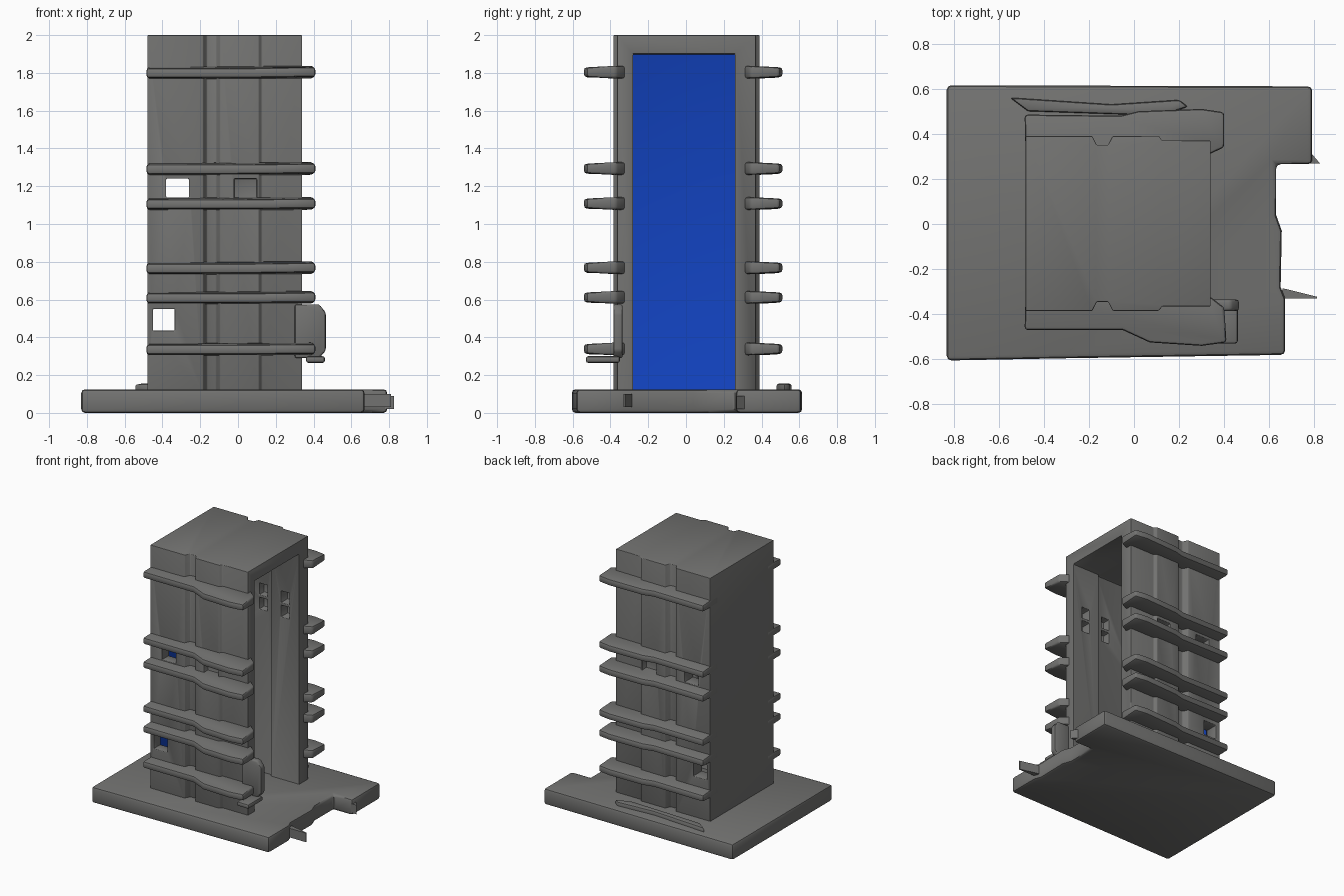
import bpy, bmesh, math

cube = bpy.data.objects.get("Cube")
if cube:
    bpy.data.objects.remove(cube, do_unlink=True)


def material(name, colour):
    m = bpy.data.materials.new(name)
    m.use_nodes = True
    m.diffuse_color = (*colour, 1)
    m.node_tree.nodes["Principled BSDF"].inputs["Base Color"].default_value = (*colour, 1)
    return m


grey = material("stone grey", (0.17, 0.17, 0.165))
blue = material("deep blue", (0.006, 0.055, 0.52))


def finish(ob, bevel):
    """Round the edges softly."""
    bpy.ops.object.select_all(action="DESELECT")
    ob.select_set(True)
    bpy.context.view_layer.objects.active = ob
    if bevel:
        mod = ob.modifiers.new("round", "BEVEL")
        mod.width, mod.segments = bevel, 2
        mod.limit_method = "ANGLE"
        mod.angle_limit = math.radians(35)
        bpy.ops.object.modifier_apply(modifier=mod.name)
        bpy.ops.object.shade_smooth_by_angle(angle=math.radians(40))


def prism(name, outline, z0, z1, bevel=0.0):
    """Extrude a plan outline upward."""
    bm = bmesh.new()
    face = bm.faces.new([bm.verts.new((x, y, z0)) for x, y in outline])
    top = bmesh.ops.extrude_face_region(bm, geom=[face])["geom"]
    for v in top:
        if isinstance(v, bmesh.types.BMVert):
            v.co.z = z1
    bmesh.ops.recalc_face_normals(bm, faces=bm.faces)
    mesh = bpy.data.meshes.new(name)
    bm.to_mesh(mesh)
    bm.free()
    mesh.materials.append(grey)
    ob = bpy.data.objects.new(name, mesh)
    bpy.context.collection.objects.link(ob)
    finish(ob, bevel)
    return ob


def box(name, x0, x1, y0, y1, z0, z1, bevel=0.0):
    return prism(name, [(x0, y0), (x1, y0), (x1, y1), (x0, y1)], z0, z1, bevel)


def carve(ob, *limits):
    """Cut a box out of an object and discard the cutter."""
    cutter = box("cutter", *limits)
    mod = ob.modifiers.new("cut", "BOOLEAN")
    mod.operation, mod.solver, mod.object = "DIFFERENCE", "EXACT", cutter
    bpy.context.view_layer.objects.active = ob
    bpy.ops.object.modifier_apply(modifier=mod.name)
    bpy.data.objects.remove(cutter, do_unlink=True)


# Base slab with a broken right edge
prism("base_slab", [(-.83, -.605), (-.3, -.595), (.67, -.58), (.67, -.33), (.65, -.28),
                    (.655, -.03), (.63, .04), (.63, .265), (.79, .265), (.79, .61),
                    (-.83, .615)], 0, .125, .02)
prism("base_spike", [(.64, -.33), (.81, -.33), (.81, -.322), (.66, -.285)], .03, .1)
prism("base_corner_tip", [(.74, .268), (.825, .268), (.78, .32)], .02, .09)
prism("base_lip", [(-.55, .56), (-.47, .5), (.12, .48), (.24, .52), (.2, .55), (-.1, .53)],
      .1, .155, .012)

# Tower shell with a vertical groove on each side
half = [(-.48, .385), (-.185, .385), (-.165, .345), (-.115, .345), (-.095, .385), (.11, .385),
        (.125, .365), (.34, .365)]
tower = prism("tower_shell", [(x, -y) for x, y in half] + [(x, y + .005) for x, y in half[::-1]],
              .1, 2)
carve(tower, -.462, .1, -.3, .28, .12, 1.9)
carve(tower, .09, .5, -.28, .26, .12, 1.9)
# Windows through both side walls
carve(tower, -.38, -.26, -.6, .6, 1.14, 1.24)
carve(tower, -.45, -.335, -.6, .6, .435, .55)
for s in (-1, 1):
    # Blind window outside and twin pockets inside
    carve(tower, -.02, .1, min(s * .34, s * .5), max(s * .34, s * .5), 1.13, 1.24)
    for x in (.02, .22):
        for z in (1.42, 1.53):
            carve(tower, x - .035, x + .035, s * .3 - .06, s * .3 + .04, z - .045, z + .045)
# Blue inner lining of the closed end wall
tower.data.materials.append(blue)
for p in tower.data.polygons:
    if p.normal.x > .9 and p.center.x < -.455:
        p.material_index = 1
finish(tower, .012)


def ledge(name, z, side):
    """Tapered shelf that runs along one side and hooks past the open end."""
    if side < 0:
        plan = [(-.48, -.3), (-.485, -.47), (-.05, -.47), (.07, -.525), (.3, -.54),
                (.41, -.525), (.4, -.37), (.335, -.32)]
    else:
        plan = [(-.48, .29), (-.485, .485), (-.06, .48), (.02, .5), (.3, .51),
                (.4, .495), (.4, .34), (.335, .31)]
    ob = prism(name, plan, z - .034, z + .034)
    # Thin the outer rim and lift the hooked end slightly
    for v in ob.data.vertices:
        if abs(v.co.y) > .4:
            v.co.z = z + (v.co.z - z) * .75
        if v.co.x > .3:
            v.co.z += .004
    finish(ob, .014)
    # Clear the inside of the tower
    carve(ob, -.462, .1, -.32, .32, z - .1, z + .1)


for i, z in enumerate((.335, .608, .765, 1.105, 1.29, 1.8)):
    ledge("front_ledge_%d" % i, z, -1)
    ledge("back_ledge_%d" % i, z, 1)

# Rounded fin and foot at the open end of the front wall
fin = prism("end_fin", [(.3, .29), (.43, .29), (.465, .33), (.465, .53), (.43, .575), (.3, .575)],
            .335, .385)
for v in fin.data.vertices:
    v.co.y, v.co.z = -v.co.z, v.co.y
fin.data.flip_normals()
bm = bmesh.new()
bm.from_mesh(fin.data)
bmesh.ops.recalc_face_normals(bm, faces=bm.faces)
bm.to_mesh(fin.data)
bm.free()
finish(fin, .012)
box("fin_foot", .36, .46, -.53, -.35, .265, .3, .012)
